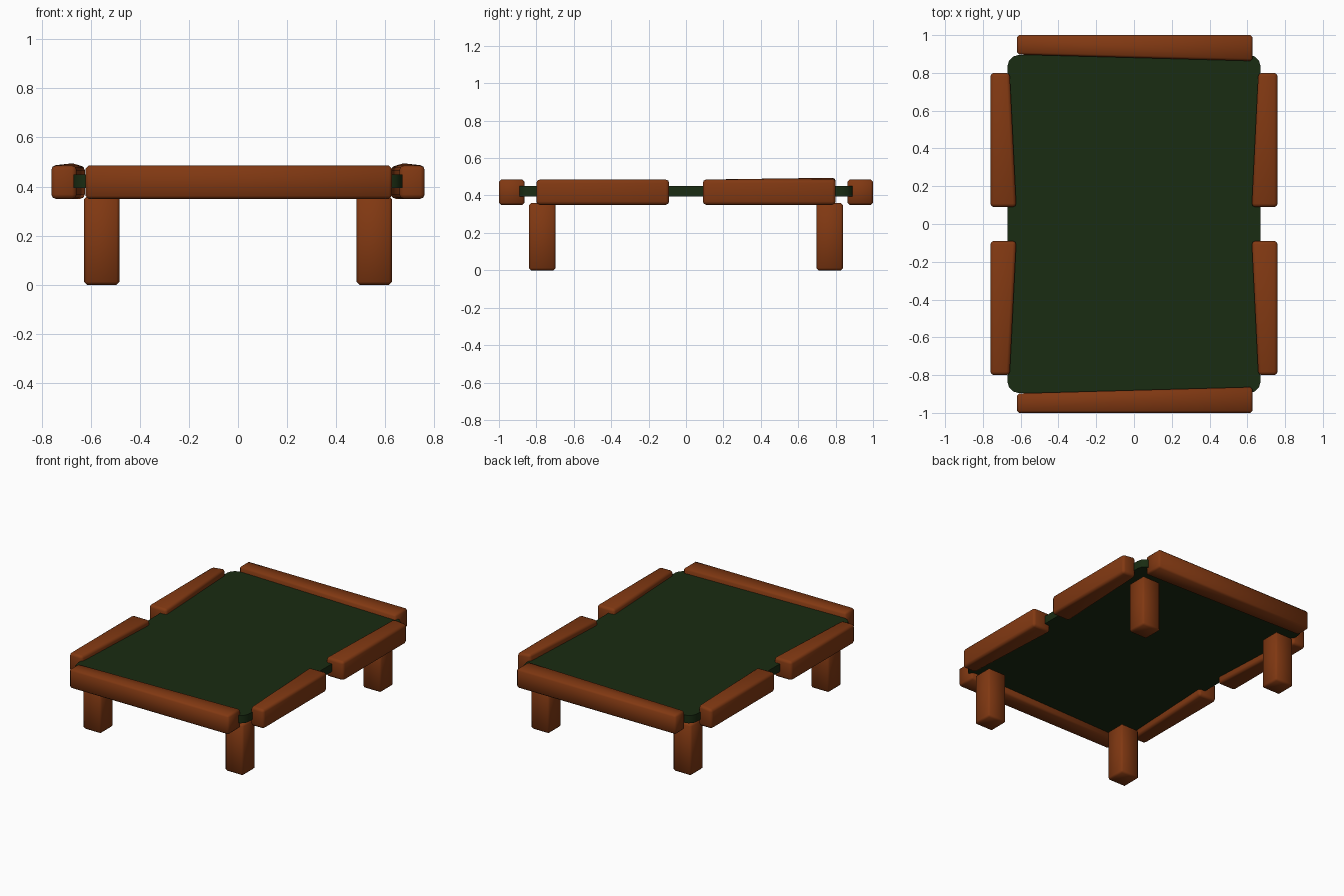
import bpy, bmesh, math

if "Cube" in bpy.data.objects:
    bpy.data.objects.remove(bpy.data.objects["Cube"])


def material(name, rgb):
    m = bpy.data.materials.new(name)
    m.diffuse_color = (*rgb, 1)
    m.use_nodes = True
    m.node_tree.nodes["Principled BSDF"].inputs["Base Color"].default_value = m.diffuse_color
    return m


wood = material("wood", (0.22, 0.04, 0.006))
felt = material("felt", (0.01, 0.025, 0.006))


def block(name, plan, z0, z1, mat, bevel=0.012, segments=1, lift=None):
    """Prism over a plan outline; lift maps a corner index to extra height."""
    lift = lift or {}
    bm = bmesh.new()
    low = [bm.verts.new((x, y, z0)) for x, y in plan]
    top = [bm.verts.new((x, y, z1 + lift.get(i, 0))) for i, (x, y) in enumerate(plan)]
    n = len(plan)
    bm.faces.new(low)
    bm.faces.new(top)
    for i in range(n):
        j = (i + 1) % n
        bm.faces.new((low[i], low[j], top[j], top[i]))
    if bevel:
        bmesh.ops.bevel(bm, geom=bm.edges[:], offset=bevel, segments=segments,
                        profile=0.5, affect='EDGES')
    bmesh.ops.recalc_face_normals(bm, faces=bm.faces)
    me = bpy.data.meshes.new(name)
    bm.to_mesh(me)
    bm.free()
    me.materials.append(mat)
    ob = bpy.data.objects.new(name, me)
    bpy.context.collection.objects.link(ob)
    bpy.context.view_layer.objects.active = ob
    ob.select_set(True)
    bpy.ops.object.shade_smooth_by_angle(angle=math.radians(50))
    ob.select_set(False)
    return ob


# Playing bed with rounded corners
outline = []
r, hx, hy = 0.06, 0.67, 0.895
for sx, sy, start in ((1, 1, 0), (-1, 1, 90), (-1, -1, 180), (1, -1, 270)):
    for k in range(4):
        a = math.radians(start + 30 * k)
        outline.append((sx * (hx - r) + r * math.cos(a), sy * (hy - r) + r * math.sin(a)))
block("felt_bed", outline, 0.395, 0.45, felt, bevel=0)

for sy, end in ((-1, "front"), (1, "back")):
    # End rail, slightly tapered along its inner side
    block(end + "_rail",
          [(-0.62, sy * 1.0), (0.627, sy * 1.0), (0.627, sy * 0.863), (-0.62, sy * 0.897)],
          0.35, 0.485, wood)
    for sx, side in ((-1, "left"), (1, "right")):
        # Side rail, wider beside the middle pocket
        block(f"{end}_{side}_side_rail",
              [(sx * 0.76, sy * 0.09), (sx * 0.76, sy * 0.80),
               (sx * 0.658, sy * 0.80), (sx * 0.623, sy * 0.09)],
              0.35, 0.485, wood, bevel=0.018, segments=2,
              lift={2: 0.012} if sy > 0 else None)
        # Leg
        x0, x1, y0, y1 = 0.483, 0.627, 0.697, 0.84
        block(f"{end}_{side}_leg",
              [(sx * x0, sy * y0), (sx * x1, sy * y0), (sx * x1, sy * y1), (sx * x0, sy * y1)],
              0, 0.36, wood)
